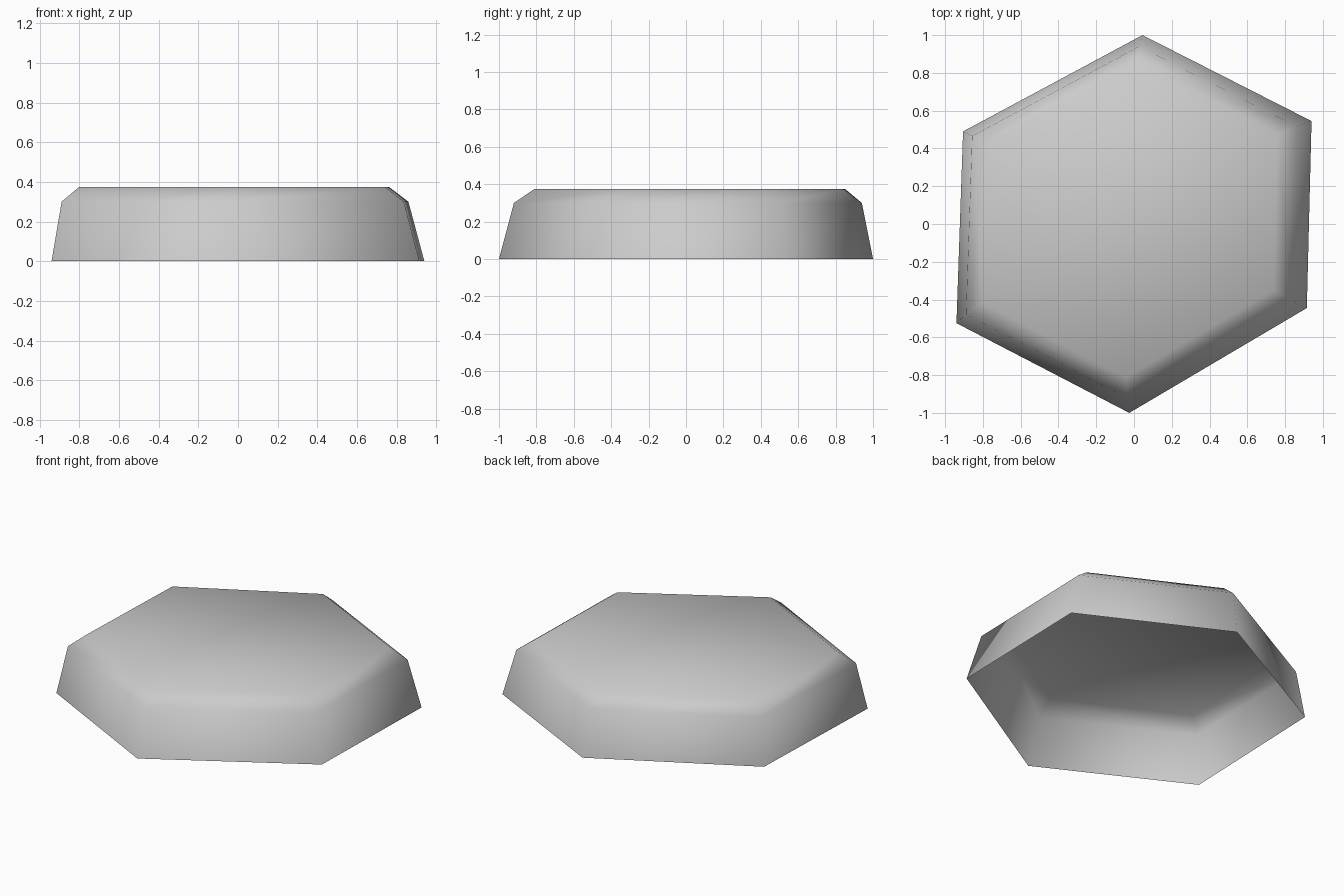
import bpy
import bmesh

cube = bpy.data.objects.get("Cube")
if cube:
    bpy.data.objects.remove(cube)

# Plain grey material
grey = bpy.data.materials.new("light_grey")
grey.use_nodes = True
colour = (0.6, 0.6, 0.6, 1)
grey.diffuse_color = colour
grey.node_tree.nodes["Principled BSDF"].inputs["Base Color"].default_value = colour

# Slightly irregular hexagonal outline, counter-clockwise
outline = [(0.94, 0.545), (0.045, 1), (-0.905, 0.49),
           (-0.94, -0.525), (-0.025, -1), (0.915, -0.445)]

# Rings from the open rim up to the lid: height, scale, x shift, y shift
rings = [(0, 1, 0, 0), (0.3, 0.93, -0.015, 0.01), (0.375, 0.83, -0.02, 0.02)]

bm = bmesh.new()
loops = [[bm.verts.new((x * s + dx, y * s + dy, z)) for x, y in outline]
         for z, s, dx, dy in rings]

# Sloping walls and chamfer
for low, high in zip(loops, loops[1:]):
    for i in range(len(outline)):
        j = (i + 1) % len(outline)
        bm.faces.new((low[i], low[j], high[j], high[i]))

# Flat lid; the underside stays open
bm.faces.new(loops[-1])
for face in bm.faces:
    face.smooth = True

mesh = bpy.data.meshes.new("hexagonal_shell")
bm.to_mesh(mesh)
bm.free()
mesh.materials.append(grey)
shell = bpy.data.objects.new("hexagonal_shell", mesh)
bpy.context.collection.objects.link(shell)
